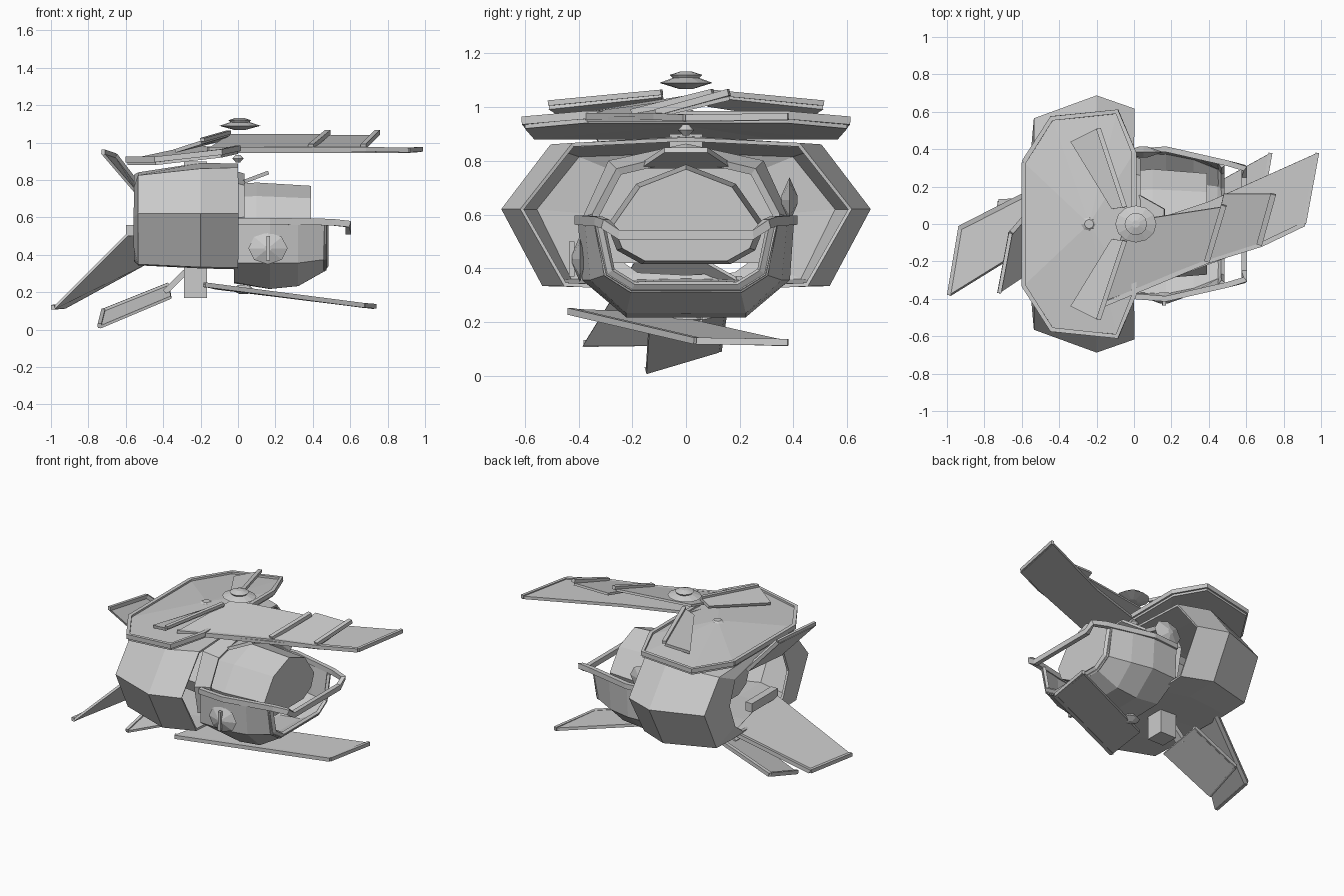
import bpy, bmesh, math
from mathutils import Vector

if "Cube" in bpy.data.objects:
    bpy.data.objects.remove(bpy.data.objects["Cube"])

grey = bpy.data.materials.new("light_grey")
grey.diffuse_color = (0.6, 0.6, 0.6, 1)
grey.use_nodes = True
grey.node_tree.nodes["Principled BSDF"].inputs["Base Color"].default_value = grey.diffuse_color


def make(name, verts, faces):
    me = bpy.data.meshes.new(name)
    me.from_pydata([tuple(v) for v in verts], [], faces)
    bm = bmesh.new()
    bm.from_mesh(me)
    bmesh.ops.recalc_face_normals(bm, faces=bm.faces)
    bm.to_mesh(me)
    bm.free()
    me.materials.append(grey)
    ob = bpy.data.objects.new(name, me)
    bpy.context.collection.objects.link(ob)
    return ob


def slab(name, pts, t=0.02):
    """Plate: polygon extruded downwards along its normal."""
    p = [Vector(v) for v in pts]
    n = (p[2] - p[0]).cross(p[3] - p[1]).normalized()
    if n.z < 0:
        n = -n
    k = len(p)
    faces = [list(range(k)), list(range(2 * k - 1, k - 1, -1))]
    faces += [[i, (i + 1) % k, k + (i + 1) % k, k + i] for i in range(k)]
    return make(name, p + [v - n * t for v in p], faces)


def bar(name, path, w=0.025, h=0.025):
    """Square trim strip that follows a path."""
    p = [Vector(v) for v in path]
    verts, faces = [], []
    for i, v in enumerate(p):
        d = (p[min(i + 1, len(p) - 1)] - p[max(i - 1, 0)]).normalized()
        s = d.cross(Vector((0, 0, 1))).normalized() * w / 2
        u = s.cross(d).normalized() * h / 2
        verts += [v + s + u, v + s - u, v - s - u, v - s + u]
    for i in range(len(p) - 1):
        for j in range(4):
            a, b = i * 4 + j, i * 4 + (j + 1) % 4
            faces.append([a, b, b + 4, a + 4])
    e = len(verts)
    faces += [[0, 1, 2, 3], [e - 4, e - 3, e - 2, e - 1]]
    return make(name, verts, faces)


def half_loft(name, sections, thick):
    """Mirrored shell lofted through (x, [(y, z), ...]) half sections."""
    k = len(sections[0][1])
    verts = [(x, y, z) for x, prof in sections for y, z in prof]
    faces = [[i * k + j, i * k + j + 1, (i + 1) * k + j + 1, (i + 1) * k + j]
             for i in range(len(sections) - 1) for j in range(k - 1)]
    ob = make(name, verts, faces)
    m = ob.modifiers.new("Mirror", 'MIRROR')
    m.use_axis = (False, True, False)
    s = ob.modifiers.new("Thickness", 'SOLIDIFY')
    s.thickness, s.offset = thick, 0
    return ob


def spindle(name, centre, profile, n=12, axis='Z', stretch=1.0):
    """Turned solid from (radius, height) points."""
    verts, faces = [], []
    for r, h in profile:
        for i in range(n):
            a = 2 * math.pi * i / n
            v = Vector((r * math.cos(a), r * math.sin(a) * stretch, h))
            if axis == 'Y':
                v = Vector((v.x, v.z, v.y))
            verts.append(v + Vector(centre))
    for k in range(len(profile) - 1):
        for i in range(n):
            j = (i + 1) % n
            faces.append([k * n + i, k * n + j, (k + 1) * n + j, (k + 1) * n + i])
    e = len(verts)
    faces += [list(range(n)), list(range(e - n, e))]
    return make(name, verts, faces)


# Faceted body shell, open towards the cockpit
half_loft("body_shell", [
    (0.00, [(0, .88), (.42, .86), (.61, .62), (.45, .34), (.25, .33), (0, .335)]),
    (-.20, [(0, .885), (.50, .855), (.68, .62), (.53, .34), (.30, .335), (0, .34)]),
    (-.53, [(0, .835), (.40, .82), (.56, .62), (.43, .355), (.25, .35), (0, .355)]),
    (-.55, [(0, .825), (.26, .76), (.32, .60), (.26, .44), (.18, .38), (0, .37)])], .015)

# Roof: shallow faceted dome with a raised rim
half = [(-.59, .33, .91), (-.44, .565, .91), (-.09, .60, .95), (.0, .38, .97)]
ring = half + [(x, -y, z) for x, y, z in reversed(half)]
k = len(ring)
apex = [(-.24, 0, .985), (-.24, 0, .93)]
low = [(x, y, z - .03) for x, y, z in ring]
make("roof", ring + low + apex,
     [[i, (i + 1) % k, 2 * k] for i in range(k)]
     + [[k + i, k + (i + 1) % k, 2 * k + 1] for i in range(k)]
     + [[i, (i + 1) % k, k + (i + 1) % k, k + i] for i in range(k)])
bar("roof_rim", ring + ring[:1], .025, .03)
spindle("roof_cap", (-.24, 0, .985), [(.045, -.01), (.025, .004)], 8)

# Pair of long flaps on the roof
for s, side in ((1, "back"), (-1, "front")):
    slab("roof_flap_" + side, [(-.34, s * .44, .965), (-.20, s * .51, 1.01),
                               (-.05, s * .09, 1.055), (-.12, s * .08, 1.02)], .02)
    bar("roof_flap_trim_" + side, [(-.19, s * .51, 1.015), (-.05, s * .09, 1.055)], .025, .02)

# Stacked hub discs
spindle("hub_disc", (0.01, 0, 1.09), [(.03, -.022), (.11, 0), (.05, .02)], 12, stretch=.9)
spindle("hub_cap", (0.01, 0, 1.12), [(.05, -.012), (.06, 0), (.02, .013)], 12)
spindle("hub_base", (0, 0, .915), [(.012, -.02), (.03, 0), (.012, .02)], 8)

# Long upper wing: base plate, two tilted panels and their end ridges
slab("upper_wing", [(-.16, -.43, .965), (.68, -.11, .965), (.91, .0, .965),
                    (.98, .38, .97), (.40, .12, .97), (-.02, -.02, .975)], .02)
bar("upper_wing_tip", [(.91, .0, .96), (.98, .38, .965)], .02, .025)
bar("upper_wing_edge", [(-.16, -.43, .965), (.39, -.20, .965), (.68, -.11, .965), (.91, 0, .96)], .025, .025)
slab("upper_wing_inner_panel", [(-.15, -.41, .975), (.39, -.2, .975), (.47, .09, 1.045), (-.05, .01, 1.045)], .015)
slab("upper_wing_outer_panel", [(.40, -.2, .975), (.68, -.11, .975), (.74, .16, 1.04), (.48, .16, 1.04)], .015)
bar("upper_wing_ridge_inner", [(.39, -.2, .98), (.48, .1, 1.055)], .03, .025)
bar("upper_wing_ridge_outer", [(.67, -.11, .98), (.745, .16, 1.055)], .03, .025)

# Lower wing
slab("lower_wing", [(-.18, -.43, .25), (.67, .04, .14), (.73, .38, .13), (-.12, -.09, .235)], .02)
bar("lower_wing_edge", [(-.18, -.43, .24), (.67, .04, .13)], .025, .025)
bar("lower_wing_tip", [(.67, .04, .13), (.73, .38, .125)], .02, .025)

# Rear fins, each a plate with an edge strip and tip strip
fins = {
    "rear_long_fin": [(-.93, -.02, .125), (-.99, -.38, .12), (-.57, -.12, .54), (-.50, .20, .36)],
    "rear_low_fin": [(-.72, .12, .10), (-.74, -.15, .02), (-.36, -.14, .18), (-.37, .14, .24)],
    "rear_high_fin": [(-.66, -.05, .93), (-.72, -.37, .95), (-.54, -.25, .74), (-.53, .10, .76)],
}
for name, q in fins.items():
    slab(name, q, .015)
    bar(name + "_edge", [q[0], q[3]], .025, .025)
    bar(name + "_tip", [q[0], q[1]], .02, .025)
bar("low_fin_arm", [(-.39, 0, .20), (-.28, 0, .31)], .06, .03)
bar("long_fin_hinge", [(-.575, -.14, .53), (-.575, .14, .53)], .05, .06)

# Central column, foot and cap
for z, label in ((.35, "foot"), (.90, "cap")):
    h = .18 if label == "foot" else .06
    slab("column_" + label, [(-.288, -.062, z), (-.166, -.062, z), (-.166, .062, z), (-.288, .062, z)], h)

# Boat-shaped cockpit hull, open at the bow
half_loft("cockpit_hull", [
    (-.02, [(.38, .58), (.37, .36), (.20, .26), (0, .255)]),
    (.17, [(.395, .58), (.38, .36), (.22, .225), (0, .225)]),
    (.32, [(.37, .58), (.35, .36), (.22, .24), (0, .24)]),
    (.47, [(.33, .56), (.29, .38), (.20, .325), (0, .325)])], .015)

# Gunwale, bow rail and the frame round the bow opening
side = [(-.02, .385, .58), (.17, .40, .58), (.50, .325, .575), (.59, .30, .565), (.59, .25, .525)]
bar("hull_rail", side + [(x, -y, z) for x, y, z in reversed(side)], .03, .035)
half_loft("bow_frame", [
    (.455, [(.335, .56), (.30, .375), (.205, .315), (0, .315)]),
    (.475, [(.305, .56), (.27, .395), (.19, .345), (0, .345)])], .02)

# Cabin inside the hull
half_c = [(0, .78), (.18, .71), (.285, .56), (.25, .47), (.16, .42)]
prof = half_c + [(-y, z) for y, z in reversed(half_c[1:])]
k = len(prof)
cabin = [(x, y * f, .56 + (z - .56) * f) for x, f in ((-.30, .9), (.10, 1.03), (.39, .95)) for y, z in prof]
make("cabin", cabin, [[r * k + i, r * k + (i + 1) % k, (r + 1) * k + (i + 1) % k, (r + 1) * k + i]
                      for r in range(2) for i in range(k)]
     + [list(range(k)), list(range(2 * k, 3 * k))])

# Collar frame round the cabin, its bulkhead and the visor
half_loft("collar_frame", [
    (-.07, [(0, .85), (.28, .79), (.37, .59), (.33, .40)]),
    (.03, [(0, .82), (.25, .76), (.335, .60), (.30, .42)])], .03)
wall = [(0, .84), (.27, .78), (.36, .59), (.32, .42)]
wall += [(-y, z) for y, z in reversed(wall[1:])]
n = len(wall)
make("bulkhead", [(x, y, z) for x in (-.07, -.055) for y, z in wall],
     [list(range(n)), list(range(n, 2 * n))]
     + [[i, (i + 1) % n, n + (i + 1) % n, n + i] for i in range(n)])
slab("visor", [(0, -.17, .79), (0, .17, .79), (.16, .08, .85), (.16, -.08, .85)], .02)

# Lens bosses on the sides
lens = [(.02, -.03), (.105, 0), (.02, .03)]
spindle("front_lens", (.16, -.395, .435), lens, 8, 'Y', .82)
spindle("back_lens", (.05, .385, .655), lens, 8, 'Y', .8)
bar("front_lens_slot", [(.16, -.425, .37), (.162, -.425, .50)], .02, .02)

# Keel disc under the belly
spindle("keel_disc", (.03, 0, .21), [(.02, -.02), (.06, 0), (.03, .03)], 8)
